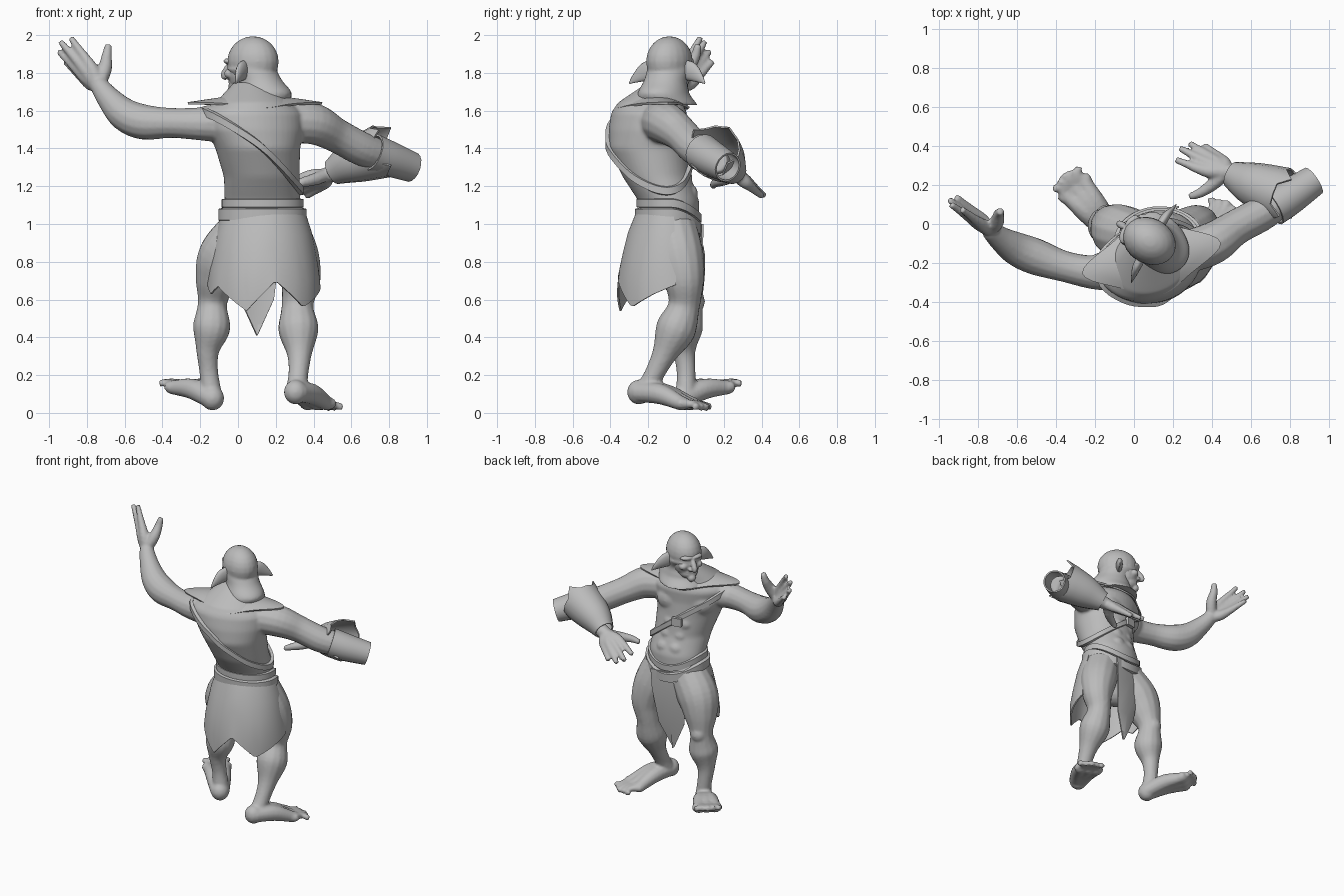
import bpy, bmesh, math
from mathutils import Vector, Matrix

cube = bpy.data.objects.get("Cube")
if cube:
    bpy.data.objects.remove(cube, do_unlink=True)

grey = bpy.data.materials.new("plain_grey")
grey.use_nodes = True
grey.diffuse_color = (0.5, 0.5, 0.5, 1)
grey.node_tree.nodes["Principled BSDF"].inputs["Base Color"].default_value = (0.5, 0.5, 0.5, 1)
UP = Vector((0, 0, 1))


def finish(name, bm, voxel=0, thick=0, angle=35):
    """Turn a bmesh into a named object, optionally fused or thickened."""
    bmesh.ops.recalc_face_normals(bm, faces=bm.faces)
    me = bpy.data.meshes.new(name)
    bm.to_mesh(me)
    bm.free()
    me.materials.append(grey)
    ob = bpy.data.objects.new(name, me)
    bpy.context.collection.objects.link(ob)
    bpy.ops.object.select_all(action='DESELECT')
    bpy.context.view_layer.objects.active = ob
    ob.select_set(True)
    if voxel:
        m = ob.modifiers.new("fuse", 'REMESH')
        m.mode, m.voxel_size = 'VOXEL', voxel
        s = ob.modifiers.new("soften", 'SMOOTH')
        s.factor, s.iterations = 0.5, 3
    if thick:
        ob.modifiers.new("thickness", 'SOLIDIFY').thickness = thick
    for m in list(ob.modifiers):
        bpy.ops.object.modifier_apply(modifier=m.name)
    bpy.ops.object.shade_smooth_by_angle(angle=math.radians(angle))


def bridge(bm, rings, cap=True, closed=False, loop=True):
    """Skin a list of rings of coordinates."""
    vs = [[bm.verts.new(p) for p in r] for r in rings]
    n = len(vs[0])
    for i in range(len(vs) if closed else len(vs) - 1):
        a, b = vs[i], vs[(i + 1) % len(vs)]
        for j in range(n if loop else n - 1):
            k = (j + 1) % n
            bm.faces.new((a[j], a[k], b[k], b[j]))
    if cap and not closed:
        bm.faces.new(vs[0])
        bm.faces.new(vs[-1])


def smooth_path(pts, steps=5):
    """Catmull-Rom samples through points that carry a radius."""
    p = [Vector(q) for q in pts]
    p = [p[0] * 2 - p[1]] + p + [p[-1] * 2 - p[-2]]
    out = []
    for i in range(1, len(p) - 2):
        a, b, c, d = p[i - 1:i + 3]
        for k in range(steps):
            t = k / steps
            out.append(b + (c - a) * (t / 2) + (a * 2 - b * 5 + c * 4 - d) * (t * t / 2)
                       + (b * 3 - a - c * 3 + d) * (t ** 3 / 2))
    return out + [p[-2]]


def tube(bm, pts, n=14, cap=True):
    """Round limb along a path of (x, y, z, radius)."""
    path = smooth_path(pts)
    pos = [Vector(q[:3]) for q in path]
    prev, side, rings = None, None, []
    for i, q in enumerate(path):
        t = (pos[min(i + 1, len(pos) - 1)] - pos[max(i - 1, 0)]).normalized()
        side = t.orthogonal().normalized() if prev is None else prev.rotation_difference(t) @ side
        prev, other = t, t.cross(side)
        rings.append([pos[i] + (side * math.cos(a) + other * math.sin(a)) * max(q[3], 0.003)
                      for a in (math.tau * j / n for j in range(n))])
    bridge(bm, rings, cap)


def ball(bm, loc, size, yaw=0.0):
    m = Matrix.Translation(loc) @ Matrix.Rotation(yaw, 4, 'Z') @ Matrix.Diagonal((*size, 1))
    bmesh.ops.create_uvsphere(bm, u_segments=20, v_segments=12, radius=1, matrix=m)


def oval(c, rx, ry, yaw, a, grow=0.0):
    x, y = (rx + grow) * math.cos(a), (ry + grow) * math.sin(a)
    return Vector((c[0] + x * math.cos(yaw) - y * math.sin(yaw),
                   c[1] + x * math.sin(yaw) + y * math.cos(yaw), c[2]))


def lerp_table(table, key):
    for a, b in zip(table, table[1:]):
        if key <= b[0]:
            t = max(0, (key - a[0]) / (b[0] - a[0]))
            return [u + (v - u) * t for u, v in zip(a, b)]
    return list(table[-1])


ANG = [math.tau * j / 48 for j in range(48)]

# Torso: height, centre x, centre y, half width, half depth, yaw
TORSO = [(0.9, .13, -.09, .2, .15, 0), (1.0, .13, -.09, .21, .16, 0), (1.12, .13, -.09, .2, .16, .05),
         (1.25, .125, -.155, .2, .18, .12), (1.4, .105, -.2, .225, .205, .22), (1.5, .09, -.205, .26, .2, .26),
         (1.59, .08, -.195, .27, .195, .26), (1.645, .08, -.19, .2, .165, .26), (1.75, .07, -.11, .09, .09, .26)]


def torso(z, a, grow=0.0):
    _, x, y, rx, ry, yaw = lerp_table(TORSO, z)
    return oval((x, y, z), rx, ry, yaw, a, grow)


def hand(bm, wrist, tips, thumb):
    w, tips = Vector(wrist), [Vector(t) for t in tips]
    mid = sum(tips, Vector()) / len(tips)
    for t in tips:
        k = w.lerp(mid, .5) + (t - mid) * .76
        tube(bm, [(*w, .036), (*(w.lerp(k, .5) + (t - mid) * .14), .036), (*k, .027),
                  (*k.lerp(t, .5), .021), (*t, .017)], 10)
    tube(bm, thumb, 10)


def foot(bm, heel, ball_at, tip):
    h, b, t = Vector(heel), Vector(ball_at), Vector(tip)
    side = (t - h).cross(UP).normalized()
    for k in (-1, 0, 1):
        tube(bm, [(*(h + side * .012 * k), .054), (*(h.lerp(b, .5) + side * .032 * k + UP * .02), .055),
                  (*(b + side * .058 * k), .038)], 12)
        ball(bm, b + side * .055 * k, (.046, .046, .037))
    ball(bm, h, (.062, .062, .065))
    for k in range(-2, 3):
        end = t + side * .044 * k - (t - b).normalized() * .012 * abs(k)
        tube(bm, [(*(b + side * .04 * k), .03), (*(b.lerp(end, .6) + UP * .008), .021), (*end, .02)], 10)


# Body: torso, limbs and muscles fused into one skin
bm = bmesh.new()
bridge(bm, [[torso(.9 + .85 * i / 40, a) for a in ANG] for i in range(41)])
for a in (60, 120):
    ball(bm, torso(1.49, math.radians(a), -.075), (.12, .085, .1), .26)       # chest
for z in (1.16, 1.25, 1.34):
    for a in (75, 105):
        ball(bm, torso(z, math.radians(a), -.032), (.055, .04, .05), .15)     # stomach
for x in (.04, .23):
    ball(bm, (x, -.15, .92), (.13, .12, .14))                                 # seat
tube(bm, [(0, -.23, 1.53, .11), (-.18, -.25, 1.53, .09), (-.35, -.22, 1.535, .08), (-.5, -.17, 1.54, .094),
          (-.6, -.13, 1.58, .088), (-.68, -.08, 1.66, .066), (-.74, -.03, 1.74, .048)])
ball(bm, (-.14, -.24, 1.535), (.12, .1, .095))
tube(bm, [(.25, -.15, 1.54, .11), (.4, -.1, 1.53, .11), (.52, -.02, 1.47, .092), (.65, .05, 1.4, .09),
          (.76, .12, 1.36, .08), (.83, .16, 1.33, .065)])
tube(bm, [(.83, .16, 1.33, .06), (.65, .22, 1.3, .065), (.47, .27, 1.26, .042)])
hand(bm, (-.74, -.03, 1.73), [(-.915, .14, 1.86), (-.95, .125, 1.915), (-.94, .1, 1.965), (-.885, .075, 1.985)],
     [(-.74, -.03, 1.74, .04), (-.705, .01, 1.82, .038), (-.695, .05, 1.89, .028), (-.685, .065, 1.95, .019)])
hand(bm, (.47, .27, 1.26), [(.215, .33, 1.2), (.235, .39, 1.17), (.285, .415, 1.15), (.36, .405, 1.145)],
     [(.47, .26, 1.26, .036), (.4, .2, 1.235, .033), (.34, .16, 1.22, .026), (.285, .14, 1.2, .018)])
tube(bm, [(.04, -.07, .98, .13), (-.07, -.04, .83, .142), (-.115, -.01, .7, .113), (-.135, .01, .58, .078),
          (-.14, -.01, .45, .1), (-.16, -.01, .33, .062), (-.155, 0, .22, .05), (-.14, 0, .1, .055)])
tube(bm, [(.24, -.07, .98, .13), (.3, -.035, .83, .13), (.33, -.01, .7, .108), (.315, -.01, .57, .084),
          (.32, -.055, .44, .107), (.325, -.115, .31, .066), (.32, -.165, .21, .053), (.31, -.21, .12, .057)])
ball(bm, (-.14, .05, .59), (.055, .05, .06))
ball(bm, (.32, .035, .6), (.058, .045, .06))
foot(bm, (-.135, -.02, .078), (-.3, .18, .135), (-.365, .255, .165))
foot(bm, (.305, -.25, .11), (.42, .0, .05), (.485, .115, .025))
finish("body", bm, voxel=.01, angle=60)

# Head frame: forward, side and centre
F, S, C = Vector((-.87, .5, 0)), Vector((.5, .87, 0)), Vector((.075, -.085, 1.86))
YAW = math.atan2(F.y, F.x)


def hp(a, b, c):
    return C + F * a + S * b + UP * c


# Face with brow, cheeks, nose, jaw and mouth
bm = bmesh.new()
ball(bm, hp(.035, 0, -.05), (.105, .095, .12), YAW)
ball(bm, hp(.06, 0, -.125), (.075, .065, .05), YAW)
ball(bm, hp(.12, 0, -.155), (.028, .03, .028), YAW)
tube(bm, [(*hp(.125, 0, -.005), .015), (*hp(.155, 0, -.045), .02), (*hp(.172, 0, -.075), .018), (*hp(.155, 0, -.09), .012)], 10)
for k in (-1, 1):
    ball(bm, hp(.122, .04 * k, .002), (.025, .045, .016), YAW - .3 * k)
    ball(bm, hp(.105, .055 * k, -.065), (.03, .03, .025), YAW)
    ball(bm, hp(.14, .018 * k, -.083), (.018, .014, .012), YAW)
for z in (-.108, -.127):
    ball(bm, hp(.115, 0, z), (.02, .042, .008), YAW)
finish("face", bm, voxel=.007, angle=60)

# Hood with a draped collar
bm = bmesh.new()
ball(bm, hp(-.005, 0, 0), (.143, .117, .134), YAW)
drape = [(-.04, .005, .135, .118), (-.1, -.045, .122, .112), (-.15, -.065, .15, .125),
         (-.18, -.065, .158, .135), (-.23, -.03, .17, .16)]
bridge(bm, [[oval(hp(b, 0, z), rx, ry, YAW, a) for a in ANG]
            for z, b, rx, ry in smooth_path(drape, 4)])
finish("hood", bm, voxel=.01, angle=60)

# Pointed ears
for k, side in ((-1, "right"), (1, "left")):
    bm = bmesh.new()
    tube(bm, [(*hp(.0, .095 * k, -.04), .05), (*hp(-.01, .14 * k, -.055), .05),
              (*hp(-.03, .19 * k, -.085), .028), (*hp(-.045, .23 * k, -.115), .004)])
    for v in bm.verts:
        depth = (v.co - C).dot(F)
        v.co -= F * (depth + .02) * .55
    finish(side + "_ear", bm, angle=60)

# Shoulder mantle with a point over each shoulder
bm = bmesh.new()
rings = []
for t in (0, .33, .66, 1):
    rings.append([oval((.09, -.175, 1.68 - .035 * t - .03 * t * t * abs(math.sin(a)) ** 3),
                       .12 + t * (.07 + .175 * abs(math.cos(a)) ** 6), .1 + t * .095, .22, a) for a in ANG])
bridge(bm, rings, cap=False)
finish("shoulder_mantle", bm, thick=.012)


def band(name, at, half, depth):
    """Flat closed strap; at(angle, grow) gives its centre line."""
    b = bmesh.new()
    rows = []
    for a in ANG:
        low, high = at(a, -.01), at(a, depth)
        rows.append([low - UP * half, high - UP * half * .8, high + UP * half * .8, low + UP * half])
    bridge(b, rows, closed=True)
    finish(name, b)


# Chest strap, buckle and belts
band("chest_strap", lambda a, g: torso(1.385 - .21 * math.cos(a), a, g + .008), .024, .012)
bm = bmesh.new()
bmesh.ops.create_cube(bm, size=1, matrix=Matrix.Translation(torso(1.37, 1.6, .022))
                      @ Matrix.Rotation(.2, 4, 'Z') @ Matrix.Diagonal((.07, .025, .06, 1)))
finish("strap_buckle", bm)
band("wide_belt", lambda a, g: oval((.13, -.09, 1.05 - .09 * max(0, math.sin(a)) ** 2), .218, .165, .03, a, g), .037, .016)
band("thin_belt", lambda a, g: oval((.13, -.09, 1.11 - .08 * max(0, math.sin(a)) ** 2), .205, .16, .03, a, g), .026, .012)

# Torn skirt round the back and sides
HEM = [(172, .72), (200, .63), (216, .67), (252, .54), (282, .7), (314, .56), (343, .63), (368, .68)]
bm = bmesh.new()
rows = []
for deg in range(172, 369, 4):
    hem = lerp_table(HEM, deg)[1]
    column = []
    for t in (0, .25, .5, .75, 1):
        z = 1.06 + (hem - 1.06) * t
        spread = min(1, (1.06 - z) / .36) ** .7
        column.append(oval((.137, -.09, z), .22 + .08 * spread, .175 + .1 * spread, 0, math.radians(deg)))
    rows.append(column)
bridge(bm, rows, cap=False, loop=False)
finish("skirt", bm, thick=.01)

# Long pointed loincloth at the front
bm = bmesh.new()
rows = [[(.1 + w * k, y + w * k * .25 - .015 * abs(k), z) for k in (-1, 0, 1)]
        for z, y, w in ((1.0, .075, .13), (.85, .075, .12), (.6, .045, .09), (.41, .02, .004))]
bridge(bm, rows, cap=False, loop=False)
finish("loincloth", bm, thick=.01)

# Elbow cuff, left open at its end
bm = bmesh.new()
tube(bm, [(.71, .085, 1.38, .1), (.8, .14, 1.345, .094), (.922, .222, 1.3, .08)], 18, cap=False)
finish("elbow_cuff", bm, thick=.01)

# Forearm guard flaring to a ragged rim
bm = bmesh.new()
tube(bm, [(.5, .255, 1.275, .07), (.61, .205, 1.33, .115), (.76, .15, 1.385, .145)], 16, cap=False)
bm.verts.ensure_lookup_table()
for j, v in enumerate(bm.verts[-16:]):
    if j % 4 == 0:
        v.co += Vector((.05, -.02, .025))
finish("forearm_guard", bm, thick=.01)
